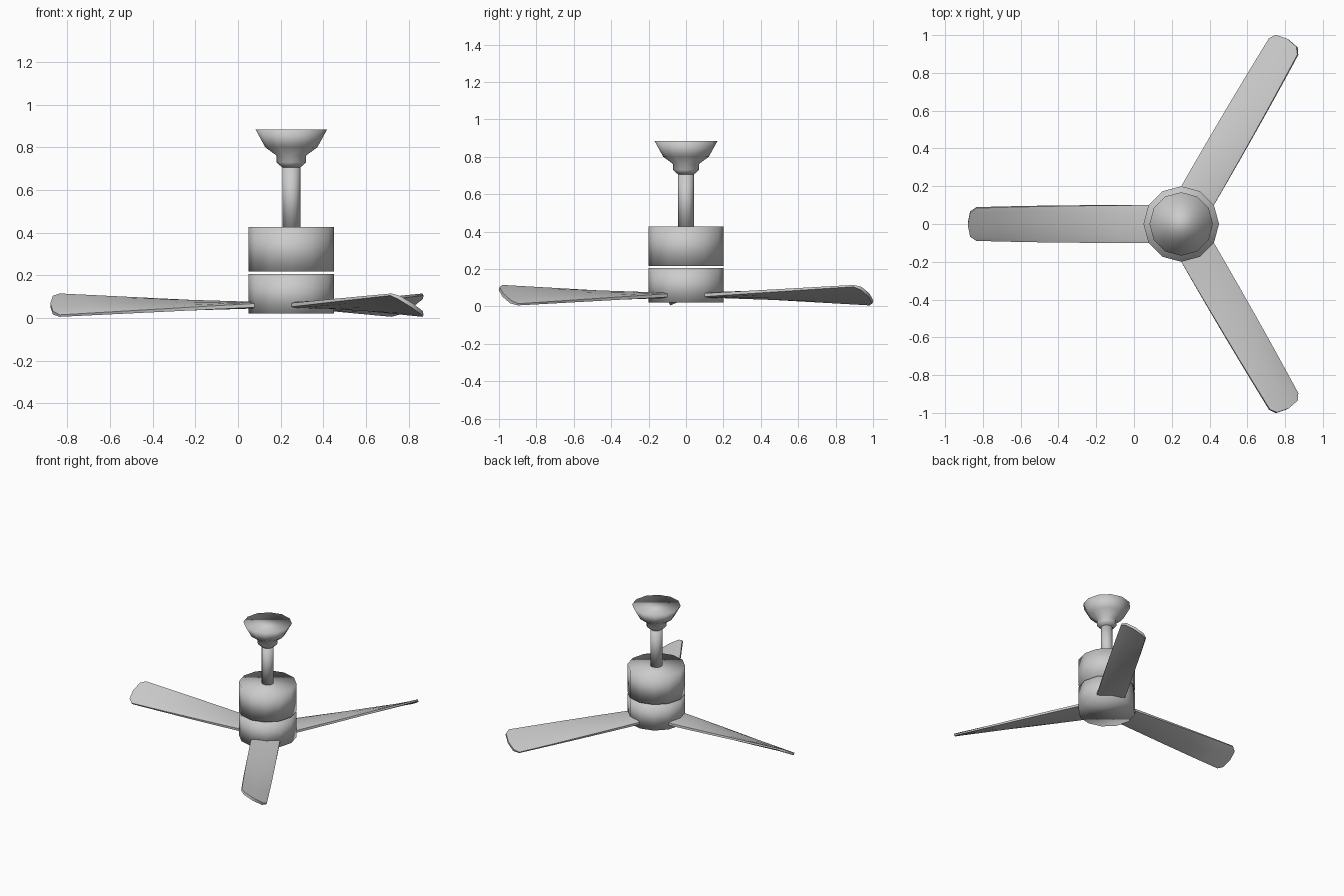
import bpy, bmesh, math
from mathutils import Vector, Matrix

if "Cube" in bpy.data.objects:
    bpy.data.objects.remove(bpy.data.objects["Cube"])

AXIS_X = 0.25
SIDES = 12


def make_object(name, bm, smooth_angle=None):
    bmesh.ops.recalc_face_normals(bm, faces=bm.faces[:])
    mesh = bpy.data.meshes.new(name)
    bm.to_mesh(mesh)
    bm.free()
    obj = bpy.data.objects.new(name, mesh)
    bpy.context.collection.objects.link(obj)
    mesh.shade_smooth()
    if smooth_angle is not None:
        bpy.ops.object.select_all(action='DESELECT')
        obj.select_set(True)
        bpy.context.view_layer.objects.active = obj
        bpy.ops.object.shade_smooth_by_angle(angle=smooth_angle)
    return obj


def turned(name, profile):
    """Capped solid of revolution about the fan axis from (radius, z) points."""
    bm = bmesh.new()
    rings = []
    for r, z in profile:
        rings.append([bm.verts.new((AXIS_X + r * math.cos(math.tau * i / SIDES),
                                    r * math.sin(math.tau * i / SIDES), z))
                      for i in range(SIDES)])
    for a, b in zip(rings, rings[1:]):
        for i in range(SIDES):
            j = (i + 1) % SIDES
            bm.faces.new((a[i], a[j], b[j], b[i]))
    bm.faces.new(rings[0][::-1])
    bm.faces.new(rings[-1])
    return make_object(name, bm)


def blade(name, angle):
    """Twisted blade: flat at the hub, pitched 30 degrees at the rounded tip."""
    root, half_chord, mid_z, steps = 0.15, 0.1, 0.06, 6
    # chord position, tip distance, thickness factor
    columns = [(-1, 1.085, 0.6), (-0.72, 1.118, 1), (0, 1.13, 1.1),
               (0.72, 1.118, 1), (1, 1.085, 0.6)]
    spin = Matrix.Translation((AXIS_X, 0, 0)) @ Matrix.Rotation(angle, 4, 'Z')
    bm = bmesh.new()
    loops = []
    for s in range(steps + 1):
        t = s / steps
        pitch = math.asin(0.5 * t)
        half_thick = 0.015 - 0.006 * t
        tilt = Matrix.Rotation(-pitch, 4, 'X')
        top, bottom = [], []
        for u, tip, thick in columns:
            for side, row in ((1, top), (-1, bottom)):
                p = tilt @ Vector((0, u * half_chord, side * half_thick * thick))
                p += Vector((root + (tip - root) * t, 0, mid_z))
                row.append(bm.verts.new(spin @ p))
        loops.append(top + bottom[::-1])
    n = len(loops[0])
    for a, b in zip(loops, loops[1:]):
        for i in range(n):
            j = (i + 1) % n
            bm.faces.new((a[i], a[j], b[j], b[i]))
    # root and tip caps, as strips between top and bottom
    for loop in (loops[0], loops[-1]):
        for i in range(n // 2 - 1):
            bm.faces.new((loop[i], loop[i + 1], loop[n - 2 - i], loop[n - 1 - i]))
    return make_object(name, bm, math.radians(50))


# Ceiling canopy with its collar
turned("ceiling_canopy", [(0.042, 0.705), (0.07, 0.73), (0.07, 0.762),
                          (0.122, 0.8), (0.168, 0.884)])

# Hanging rod
turned("down_rod", [(0.042, 0.42), (0.042, 0.715)])

# Fixed motor housing and the turning hub below it
turned("motor_housing", [(0.2, 0.217), (0.2, 0.427)])
turned("blade_hub", [(0.2, 0.02), (0.2, 0.205)])

# Three blades
for k in range(3):
    blade(f"blade_{k + 1}", math.pi / 3 + k * math.tau / 3)
